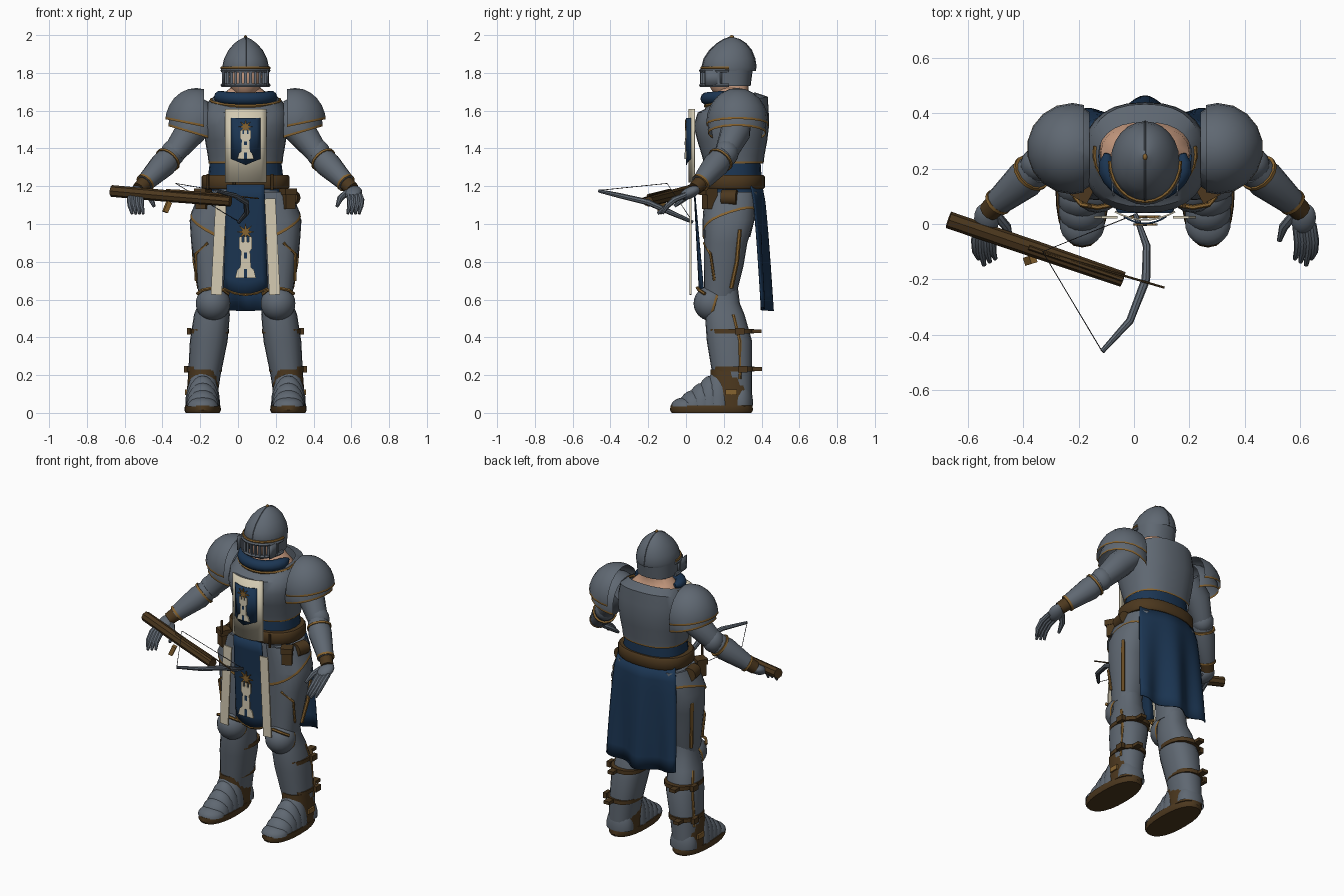
import bpy, bmesh
from math import sin, cos, pi, radians, copysign
from mathutils import Vector, Matrix, Euler

if "Cube" in bpy.data.objects:
    bpy.data.objects.remove(bpy.data.objects["Cube"])

AXIS = .04  # the figure stands slightly off centre; parts are built around x = 0


def material(name, r, g, b):
    m = bpy.data.materials.new(name)
    m.use_nodes = True
    m.diffuse_color = (r, g, b, 1)
    m.node_tree.nodes["Principled BSDF"].inputs["Base Color"].default_value = (r, g, b, 1)
    return m


STEEL = material("steel", .115, .138, .168)
BLUE = material("blue cloth", .011, .036, .086)
CREAM = material("cream cloth", .66, .6, .45)
LEATHER = material("brown leather", .072, .039, .013)
GOLD = material("gold trim", .24, .125, .03)
SKIN = material("skin", .56, .32, .21)
DARK = material("dark iron", .03, .032, .038)


def finish(name, bm, mat, cuts=()):
    """Trim with planes (point, outward normal, gold rim width), then make the object."""
    for co, no, rim in cuts:
        co, no = Vector(co), Vector(no).normalized()
        bmesh.ops.bisect_plane(bm, geom=bm.verts[:] + bm.edges[:] + bm.faces[:],
                               plane_co=co, plane_no=no, clear_outer=True)
        if rim:
            inner = co - no * rim
            bmesh.ops.bisect_plane(bm, geom=bm.verts[:] + bm.edges[:] + bm.faces[:],
                                   plane_co=inner, plane_no=no)
            for f in bm.faces:
                if (f.calc_center_median() - inner).dot(no) > 0:
                    f.material_index = 1
    bmesh.ops.recalc_face_normals(bm, faces=bm.faces[:])
    me = bpy.data.meshes.new(name)
    bm.to_mesh(me)
    bm.free()
    me.materials.append(mat)
    me.materials.append(GOLD)
    me.shade_smooth()
    me.set_sharp_from_angle(angle=radians(40))
    ob = bpy.data.objects.new(name, me)
    ob.location.x = AXIS
    bpy.context.collection.objects.link(ob)
    return ob


def bridge(name, rings, mat, cap=True, cuts=()):
    bm = bmesh.new()
    rows = [[bm.verts.new(p) for p in ring] for ring in rings]
    n = len(rows[0])
    for a, b in zip(rows, rows[1:]):
        for i in range(n):
            bm.faces.new((a[i], a[(i + 1) % n], b[(i + 1) % n], b[i]))
    if cap:
        bm.faces.new(rows[0])
        bm.faces.new(rows[-1])
    return finish(name, bm, mat, cuts)


def loft(name, rings, mat, s=1, n=20, power=.85, cap=True, cuts=(), grow=0):
    """Stacked level outlines: (z, cx, cy, rx, ry, optional tilt)."""
    out = []
    for z, cx, cy, rx, ry, *tilt in rings:
        ring = []
        for i in range(n):
            c, d = cos(2 * pi * i / n), sin(2 * pi * i / n)
            x = copysign(abs(c) ** power, c) * (rx + grow)
            y = copysign(abs(d) ** power, d) * (ry + grow)
            ring.append((s * (cx + x), cy + y, z + (tilt[0] * y if tilt else 0)))
        out.append(ring)
    return bridge(name, out, mat, cap, cuts)


def limb(name, path, radii, mat, s=1, n=10):
    """Tube through points, with one radius or a radius per point."""
    pts = [Vector((s * x, y, z)) for x, y, z in path]
    if not isinstance(radii, (list, tuple)):
        radii = [radii] * len(pts)
    rings = []
    for i, (p, r) in enumerate(zip(pts, radii)):
        t = pts[min(i + 1, len(pts) - 1)] - pts[max(i - 1, 0)]
        q = t.to_track_quat('Z', 'Y')
        rings.append([p + q @ Vector((r * cos(2 * pi * k / n), r * sin(2 * pi * k / n), 0))
                      for k in range(n)])
    return bridge(name, rings, mat)


def ball(name, co, radii, mat, s=1, rot=(0, 0, 0), cuts=()):
    bm = bmesh.new()
    turn = Euler((rot[0], s * rot[1], s * rot[2])).to_matrix().to_4x4()
    m = Matrix.Translation((s * co[0], co[1], co[2])) @ turn @ Matrix.Diagonal((*radii, 1))
    bmesh.ops.create_uvsphere(bm, u_segments=18, v_segments=12, radius=1, matrix=m)
    return finish(name, bm, mat, [((s * c[0], c[1], c[2]), (s * d[0], d[1], d[2]), r) for c, d, r in cuts])


def box(name, co, size, mat, s=1, rot=(0, 0, 0)):
    bm = bmesh.new()
    m = Matrix.Translation((s * co[0], co[1], co[2])) @ Euler((rot[0], s * rot[1], s * rot[2])).to_matrix().to_4x4()
    bmesh.ops.create_cube(bm, size=1, matrix=m @ Matrix.Diagonal((*size, 1)))
    return finish(name, bm, mat)


def plate(name, outline, y, mat, thick=.008):
    return bridge(name, [[(x, y, z) for x, z in outline], [(x, y + thick, z) for x, z in outline]], mat)


def sheet(name, fn, nu, nv, mat):
    bm = bmesh.new()
    g = [[bm.verts.new(fn(2 * i / nu - 1, j / nv)) for i in range(nu + 1)] for j in range(nv + 1)]
    for a, b in zip(g, g[1:]):
        for i in range(nu):
            bm.faces.new((a[i], a[i + 1], b[i + 1], b[i]))
    ob = finish(name, bm, mat)
    mod = ob.modifiers.new("thickness", 'SOLIDIFY')
    mod.thickness = .006
    return ob


def arc(rx, ry, cy, z, a, b, n=14):
    angles = [radians(a + (b - a) * i / n) for i in range(n + 1)]
    return [(rx * cos(t), cy + ry * sin(t), z) for t in angles]


# Torso
loft("cuirass", [(1.27, 0, .255, .19, .15), (1.36, 0, .25, .2, .165), (1.44, 0, .245, .214, .185),
                 (1.52, 0, .24, .226, .2), (1.59, 0, .25, .22, .188), (1.64, 0, .265, .2, .168, .2),
                 (1.672, 0, .245, .168, .122, .2)], STEEL, n=28, cap=False,
     cuts=[((0, .1, 1.32), (0, 0, -1), .01)])
limb("neckline_trim", [(x, y, 1.655 + .2 * (y - .255)) for x, y, z in arc(.182, .152, .255, 0, 170, 370)],
     .009, GOLD, n=6)
loft("tunic", [(1.12, 0, .25, .2, .15), (1.22, 0, .25, .203, .152), (1.4, 0, .25, .18, .14)], BLUE)
loft("belt", [(1.185, 0, .245, .225, .165), (1.195, 0, .245, .233, .173), (1.25, 0, .245, .233, .173),
              (1.26, 0, .245, .225, .165)], LEATHER, n=28)
loft("pelvis", [(.93, 0, .23, .12, .11), (1.05, 0, .23, .2, .14), (1.2, 0, .25, .2, .15)], STEEL)
limb("scarf", [(x, y, z + .1 * (y - .12)) for x, y, z in arc(.14, .115, .225, 1.665, 165, 375)],
     [.012, .025] + [.034] * 11 + [.025, .012], BLUE)
for u in (-.2, -.06, .14):
    limb("belt_stud", [(u, .065, 1.265), (u, .065, 1.18)], .008, LEATHER, n=6)

# Head and neck
loft("neck", [(1.56, 0, .26, .165, .115), (1.65, 0, .255, .16, .1), (1.685, 0, .25, .125, .085),
              (1.72, 0, .25, .08, .08), (1.78, 0, .25, .075, .085)], SKIN)
ball("face", (0, .22, 1.78), (.088, .105, .12), SKIN)

# Helmet with grille visor
DOME = [(1.81, 0, .228, .121, .138), (1.83, 0, .228, .124, .143), (1.875, 0, .23, .114, .134),
        (1.92, 0, .236, .091, .11), (1.955, 0, .241, .061, .076), (1.975, 0, .242, .034, .045),
        (1.99, 0, .242, .004, .006)]
loft("helmet_dome", DOME, STEEL, n=24, power=1, cap=False)
limb("helmet_ridge", [(0, cy - ry, z) for z, cx, cy, rx, ry in DOME]
     + [(0, cy + ry, z) for z, cx, cy, rx, ry in DOME[-2::-1]], .004, STEEL, n=6)
ball("helmet_finial", (0, .242, 1.99), (.008, .012, .01), GOLD)
limb("brow_trim", arc(.126, .145, .228, 1.826, 180, 360), .008, GOLD, n=6)
loft("neck_guard", [(1.73, 0, .23, .115, .112), (1.83, 0, .23, .12, .125)], STEEL, n=24, cap=False,
     cuts=[((0, .17, 0), (0, -1, 0), .012)])
for z in (1.735, 1.812):
    limb("visor_rail", arc(.122, .125, .205, z, 170, 370), .011, STEEL, n=6)
for x, y, z in arc(.122, .125, .205, 1.775, 195, 345, 12):
    box("visor_bar", (x, y, z), (.014, .014, .08), STEEL)
for s, side in ((1, "left"), (-1, "right")):
    sheet(side + "_visor_cheek", lambda u, v: (s * (.122 - .006 * u * u), .145 + .045 * u, 1.73 + .085 * v), 4, 1, STEEL)

# Heraldic cloth
TOWER = [(-.5, 0), (.5, 0), (.4, .2), (.26, .26), (.22, .66), (.32, .72), (.32, 1), (.17, 1), (.17, .88), (.08, .88),
         (.08, 1)]
TOWER += [(-x, z) for x, z in TOWER[:1:-1]]


def emblem(name, z, w, h, y):
    plate(name + "_tower", [(x * w, z + v * h) for x, v in TOWER], y, CREAM)
    for part, a, b in (("_door", 0, .22), ("_window", .48, .62)):
        plate(name + part, [(k * .08 * w, z + v * h) for k, v in ((-1, a), (1, a), (1, b), (-1, b))], y - .002, BLUE)
    star = [(.45, .16)[i % 2] * w for i in range(16)]
    plate(name + "_star", [(r * sin(pi * i / 8), z + h * 1.13 + r * cos(pi * i / 8)) for i, r in enumerate(star)], y, GOLD)


sheet("chest_panel", lambda u, v: (.11 * u, .012 + .03 * u * u, 1.61 - .39 * v), 8, 1, CREAM)
sheet("chest_shield", lambda u, v: (.078 * u, -.001 + .025 * u * u, 1.56 - (.248 - .033 * abs(u)) * v), 8, 1, BLUE)
emblem("chest", 1.345, .088, .15, -.006)
sheet("front_tabard", lambda u, v: (u * (.1 + .015 * v), .045 + .03 * v + .02 * v * u * u,
                                    1.21 - (.59 - .035 * u * u) * v), 8, 8, BLUE)
limb("tabard_hem", [(u * .115, .073 + .02 * u * u, .625 + .035 * u * u) for u in (-1, -.5, 0, .5, 1)], .008, GOLD, n=6)
emblem("tabard", .715, .11, .215, .022)
sheet("rear_cape", lambda u, v: (u * (.205 + .045 * v ** .5), .405 + .035 * v ** .5 - .06 * u * u
                                 + .025 * v * cos(2.2 * pi * u), 1.2 - (.66 - .02 * u * u) * v), 28, 8, BLUE)

# Paired parts: s = 1 is the left side
for s, side in ((1, "left"), (-1, "right")):
    P = side + "_"
    box(P + "cream_strip", (.142, .024, .88), (.058, .009, .51), CREAM, s, (0, -.05, 0))

    # Arm
    ball(P + "lower_pauldron", (.268, .27, 1.5), (.145, .155, .17), STEEL, s,
         cuts=[((.3, 0, 1.485), (.3, 0, -1), .012), ((.2, 0, 0), (-1, 0, 0), 0)])
    ball(P + "upper_pauldron", (.262, .272, 1.535), (.167, .165, .185), STEEL, s,
         cuts=[((.3, 0, 1.53), (.2, 0, -1), .012), ((.22, 0, 0), (-1, 0, 0), 0)])
    limb(P + "upper_arm", [(.22, .27, 1.56), (.3, .26, 1.48), (.385, .21, 1.37)], [.08, .08, .06], STEEL, s, 14)
    ball(P + "elbow_guard", (.385, .215, 1.375), (.065, .063, .07), STEEL, s)
    limb(P + "elbow_trim", [(.408, .187, 1.345), (.415, .18, 1.337)], .073, GOLD, s, 14)
    limb(P + "forearm", [(.39, .2, 1.365), (.435, .16, 1.315), (.535, .075, 1.215)], [.06, .07, .048], STEEL, s, 14)
    limb(P + "wrist_trim", [(.527, .083, 1.223), (.535, .075, 1.215)], .052, GOLD, s, 14)
    limb(P + "glove_cuff", [(.51, .1, 1.24), (.565, .045, 1.185)], [.044, .038], LEATHER, s)
    ball(P + "hand", (.572, .02, 1.165), (.045, .06, .03), STEEL, s, (.45, 0, -.2))
    for i in range(4):
        x = .545 + .02 * i
        limb(P + "finger", [(x, .0, 1.155), (x + .008, -.06, 1.13), (x + .006, -.1, 1.095),
                            (x - .004, -.125 - .012 * (i % 3), 1.055)], [.014, .016, .014, .008], STEEL, s, 8)
    limb(P + "thumb", [(.535, .03, 1.165), (.5, -.01, 1.135), (.485, -.06, 1.095)], [.018, .017, .009], STEEL, s, 8)

    # Leg
    thigh = [(1.17, .13, .24, .1, .13), (1.02, .178, .23, .118, .132), (.9, .178, .21, .11, .115),
             (.78, .17, .2, .1, .105), (.62, .168, .18, .08, .085)]
    loft(P + "thigh", thigh, STEEL, s)
    loft(P + "hip_plate", thigh[:3], STEEL, s, cap=False, grow=.01,
         cuts=[((s * .18, .1, .95), (s * .5, .4, -1), .014)])
    limb(P + "thigh_trim", [(.2, .097, .9), (.265, .13, .84), (.262, .15, .7)], .008, GOLD, s, 6)
    limb(P + "side_trim", [(.282, .285, .97), (.27, .27, .8), (.246, .24, .66)], .011, GOLD, s, 6)
    ball(P + "knee_guard", (.172, .135, .58), (.093, .095, .094), STEEL, s,
         cuts=[((0, .165, .6), (0, 1, -.3), .013)])
    limb(P + "knee_trim", [(.09, .1, .63), (.115, .07, .65), (.172, .06, .662), (.23, .07, .65), (.255, .1, .63)],
         .009, GOLD, s, 6)
    loft(P + "shin", [(.66, .168, .19, .074, .085), (.58, .17, .195, .08, .09), (.52, .178, .205, .095, .105),
                      (.38, .195, .23, .1, .12), (.2, .218, .245, .086, .105), (.08, .228, .25, .078, .1)], STEEL, s)
    limb(P + "shin_trim", [(.265, .25, .52), (.285, .285, .38), (.298, .285, .18)], .009, GOLD, s, 6)
    for z, cx, cy, rx, ry in ((.42, .19, .235, .103, .125), (.22, .217, .25, .092, .112)):
        loft(P + "strap", [(z, cx, cy, rx, ry), (z + .025, cx, cy, rx, ry)], LEATHER, s)
        box(P + "buckle", (cx + rx + .005, cy + .05, z + .012), (.025, .05, .035), LEATHER, s)
        box(P + "strap_end", (cx + .03, cy + ry + .015, z + .012), (.04, .05, .02), LEATHER, s)

    # Foot
    loft(P + "sole", [(0, .227, .135, .09, .21), (.015, .227, .135, .097, .22), (.04, .227, .135, .094, .216)],
         LEATHER, s, n=24)
    loft(P + "boot", [(.035, .227, .24, .086, .11), (.1, .227, .24, .085, .108), (.23, .222, .23, .08, .1)], LEATHER, s)
    ball(P + "heel_plate", (.227, .29, .05), (.088, .065, .13), STEEL, s, cuts=[((0, 0, .04), (0, 0, -1), 0)])
    box(P + "boot_buckle", (.31, .24, .11), (.02, .06, .03), GOLD, s)
    for i in range(5):
        ball(P + "toe_lame", (.227, .0 + .043 * i, .035), (.082 + .003 * i, .08, .048 + .038 * i), STEEL, s,
             cuts=[((0, 0, .035), (0, 0, -1), 0), ((0, .04 + .043 * i, .1), (0, 1, .25), 0)])

    # Belt pouches
    box(P + "pouch", (.225, .125, 1.13), (.06, .06, .1), LEATHER, s, (0, 0, .5))
    box(P + "pouch_flap", (.225, .12, 1.17), (.07, .07, .035), LEATHER, s, (0, 0, .5))
    limb(P + "roll_pouch", [(.235, .19, 1.14), (.25, .27, 1.14)], .042, LEATHER, s, 12)

# Crossbow in the right hand
limb("crossbow_stock", [(-.71, .015, 1.175), (-.4, -.09, 1.147), (-.08, -.2, 1.12)], [.031, .031, .028], LEATHER, n=8)
limb("crossbow_rail", [(-.42, -.085, 1.178), (-.08, -.2, 1.15)], .009, LEATHER, n=6)
limb("bolt", [(-.37, -.1, 1.18), (.07, -.23, 1.135)], .004, LEATHER, n=6)
box("trigger", (-.415, -.13, 1.09), (.025, .03, .06), GOLD, rot=(0, .4, .3))
limb("crossbow_bow", [(-.155, -.46, 1.175), (-.055, -.35, 1.15), (.003, -.2, 1.115), (.006, -.08, 1.06),
                      (-.035, .035, 1.01)], [.009, .014, .016, .014, .009], STEEL, n=8)
limb("bow_string", [(-.155, -.46, 1.178), (-.37, -.1, 1.215), (-.035, .035, 1.012)], .002, DARK, n=5)
